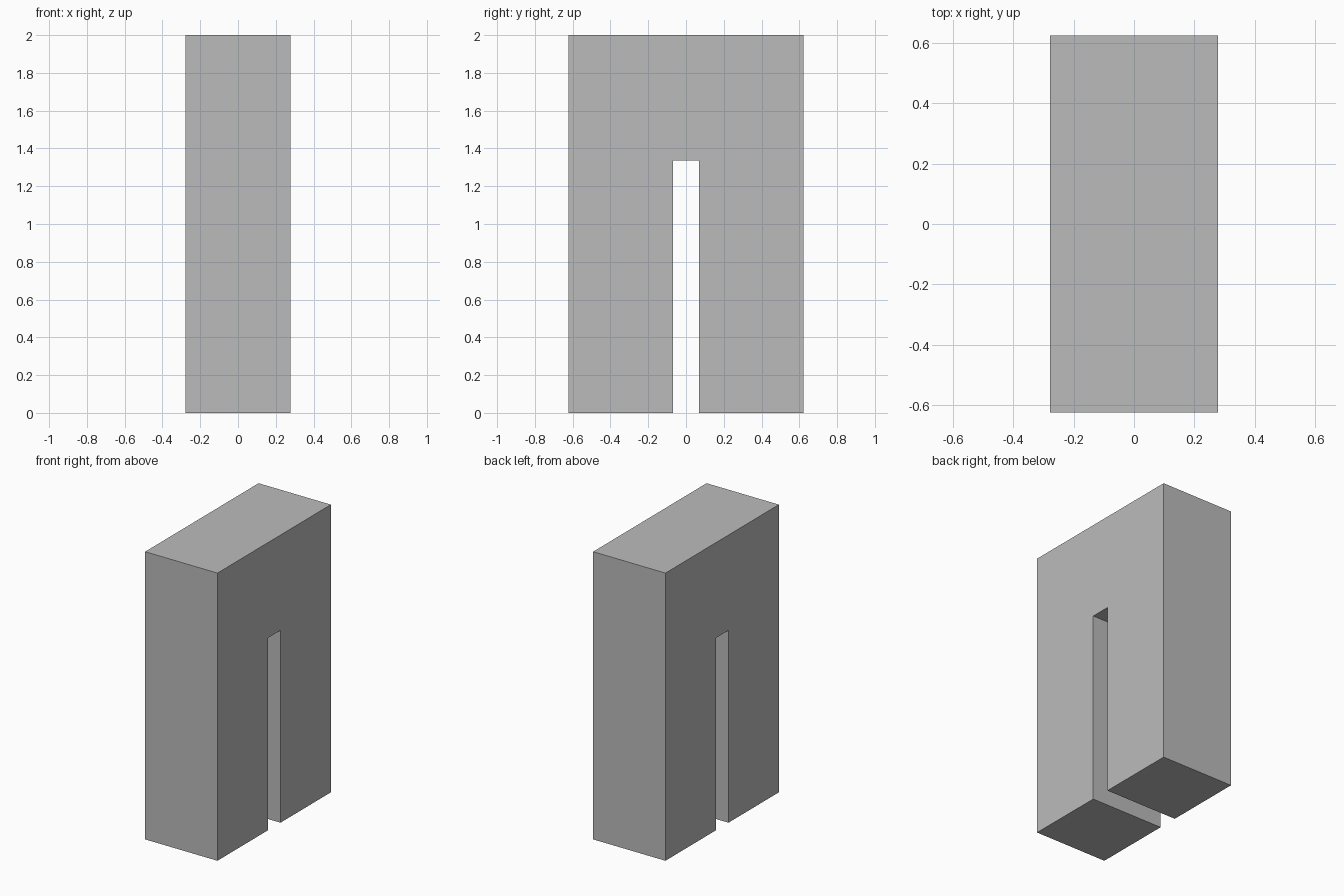
import bpy
import bmesh

HALF_WIDTH = 0.278   # along x
HALF_DEPTH = 0.623   # along y
HEIGHT = 2.0
SLOT_HALF = 0.07
SLOT_TOP = 1.337

cube = bpy.data.objects.get("Cube")
if cube:
    bpy.data.objects.remove(cube, do_unlink=True)

# Plain grey material
grey = bpy.data.materials.new("plain_grey")
grey.use_nodes = True
colour = (0.5, 0.5, 0.5, 1.0)
grey.diffuse_color = colour
grey.node_tree.nodes["Principled BSDF"].inputs["Base Color"].default_value = colour

# Block profile: half outline in (y, z), mirrored to make the slotted arch
half = [(SLOT_HALF, SLOT_TOP), (SLOT_HALF, 0), (HALF_DEPTH, 0), (HALF_DEPTH, HEIGHT)]
outline = half + [(-y, z) for y, z in reversed(half)]

# Extrude the profile across the width
bm = bmesh.new()
face = bm.faces.new([bm.verts.new((-HALF_WIDTH, y, z)) for y, z in outline])
extruded = bmesh.ops.extrude_face_region(bm, geom=[face], use_keep_orig=True)
moved = [v for v in extruded["geom"] if isinstance(v, bmesh.types.BMVert)]
bmesh.ops.translate(bm, verts=moved, vec=(2 * HALF_WIDTH, 0, 0))
bmesh.ops.recalc_face_normals(bm, faces=bm.faces[:])

mesh = bpy.data.meshes.new("slotted_block")
bm.to_mesh(mesh)
bm.free()
mesh.materials.append(grey)
block = bpy.data.objects.new("slotted_block", mesh)
bpy.context.collection.objects.link(block)
